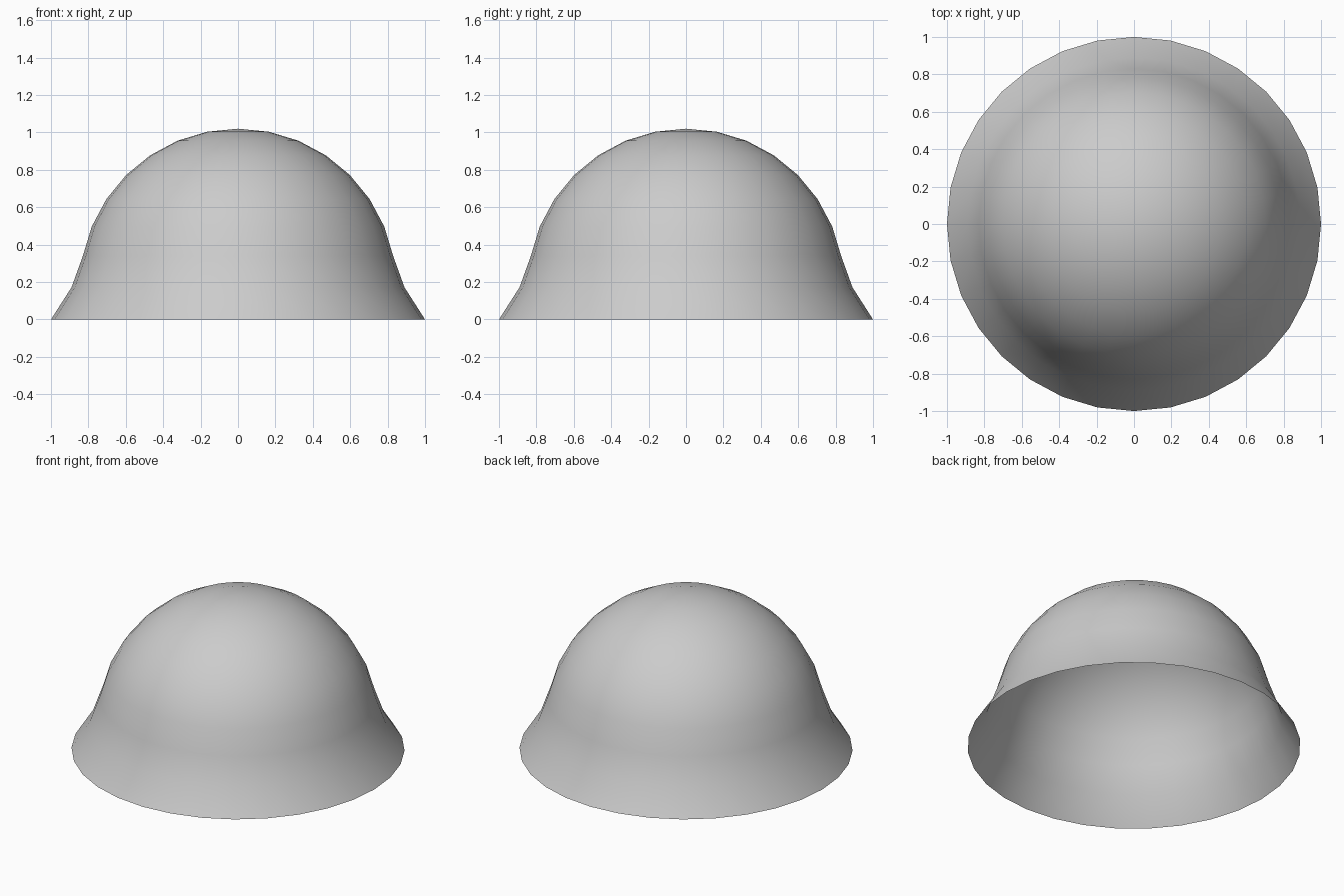
import bpy, bmesh, math

if "Cube" in bpy.data.objects:
    bpy.data.objects.remove(bpy.data.objects["Cube"])

SEG = 32
R, TOP = 0.846, 1.02

# Profile: round crown, then a flared brim
profile = []
for i in range(1, 8):
    a = math.radians(11.25 * i)
    profile.append((R * math.sin(a), TOP - R * (1 - math.cos(a))))
profile += [(0.89, 0.172), (1.0, 0.0)]

# Open single-walled shell, turned around z
bm = bmesh.new()
apex = bm.verts.new((0, 0, TOP))
rings = []
for r, z in profile:
    rings.append([bm.verts.new((r * math.cos(2 * math.pi * k / SEG),
                                r * math.sin(2 * math.pi * k / SEG), z))
                  for k in range(SEG)])
for k in range(SEG):
    n = (k + 1) % SEG
    bm.faces.new((apex, rings[0][k], rings[0][n]))
    for up, low in zip(rings, rings[1:]):
        bm.faces.new((up[k], low[k], low[n], up[n]))
for f in bm.faces:
    f.smooth = True

mesh = bpy.data.meshes.new("domed_shell")
bm.to_mesh(mesh)
bm.free()
shell = bpy.data.objects.new("domed_shell", mesh)
bpy.context.collection.objects.link(shell)
